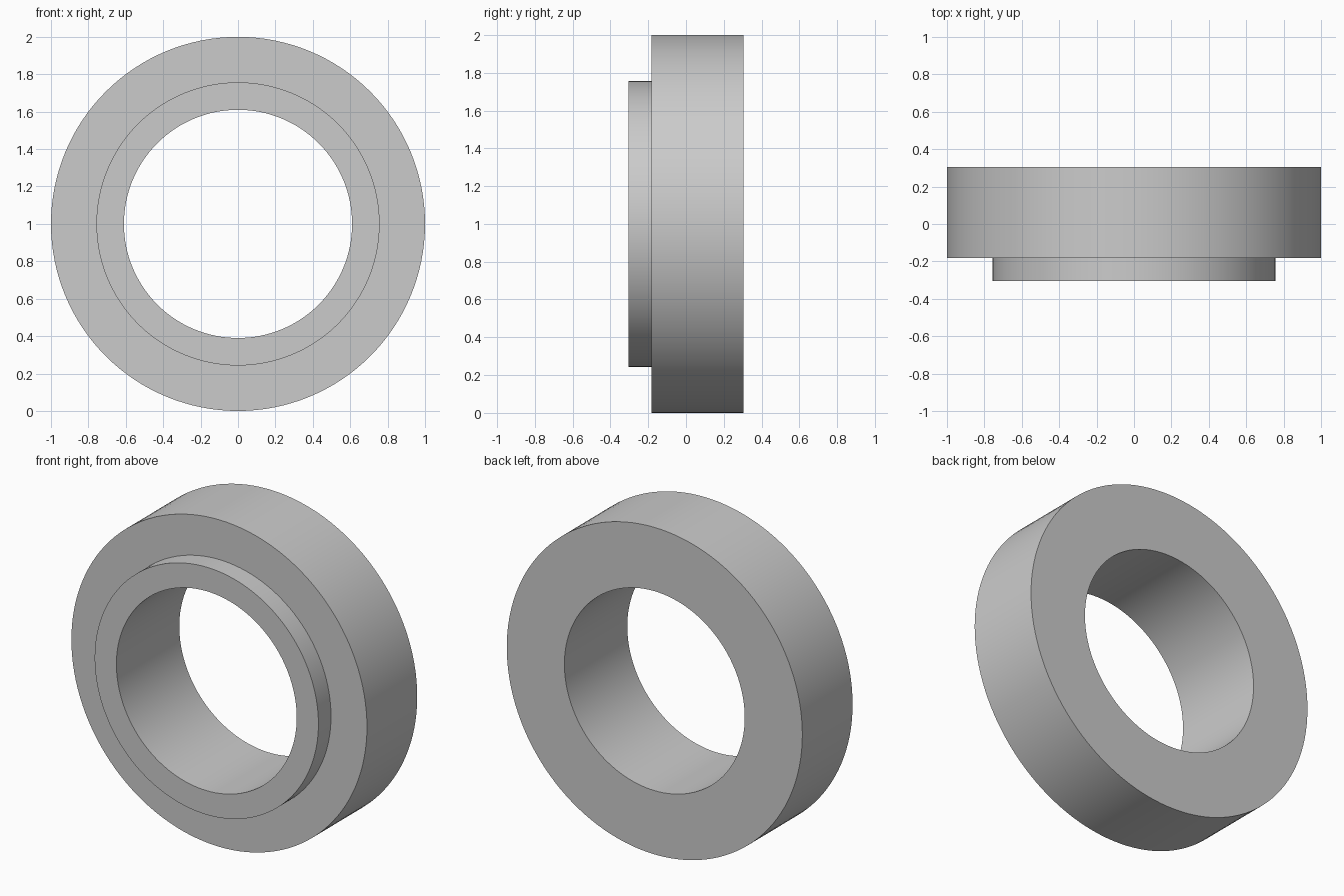
import bpy
import math

cube = bpy.data.objects.get("Cube")
if cube:
    bpy.data.objects.remove(cube, do_unlink=True)

SEGMENTS = 128
AXIS_Z = 1.0

# Single plain grey finish
grey = bpy.data.materials.new("grey")
grey.use_nodes = True
color = (0.6, 0.6, 0.6, 1)
grey.diffuse_color = color
grey.node_tree.nodes["Principled BSDF"].inputs["Base Color"].default_value = color


def lathe(name, profile):
    """Revolve a closed (radius, y) profile about the front-to-back axis."""
    verts, faces = [], []
    n = len(profile)
    for s in range(SEGMENTS):
        a = math.tau * s / SEGMENTS
        verts += [(r * math.cos(a), y, AXIS_Z + r * math.sin(a)) for r, y in profile]
        t = (s + 1) % SEGMENTS
        for i in range(n):
            j = (i + 1) % n
            faces.append((s * n + i, s * n + j, t * n + j, t * n + i))
    mesh = bpy.data.meshes.new(name)
    mesh.from_pydata(verts, [], faces)
    mesh.materials.append(grey)
    obj = bpy.data.objects.new(name, mesh)
    bpy.context.collection.objects.link(obj)
    bpy.ops.object.select_all(action="DESELECT")
    obj.select_set(True)
    bpy.context.view_layer.objects.active = obj
    bpy.ops.object.shade_smooth_by_angle(angle=math.radians(30))
    return obj


# Thick ring with a raised collar on the front, bored straight through
bore, collar, rim = 0.61, 0.757, 1.0
front, step, back = -0.304, -0.182, 0.304
lathe("collared_ring", [(bore, front), (collar, front), (collar, step),
                        (rim, step), (rim, back), (bore, back)])
